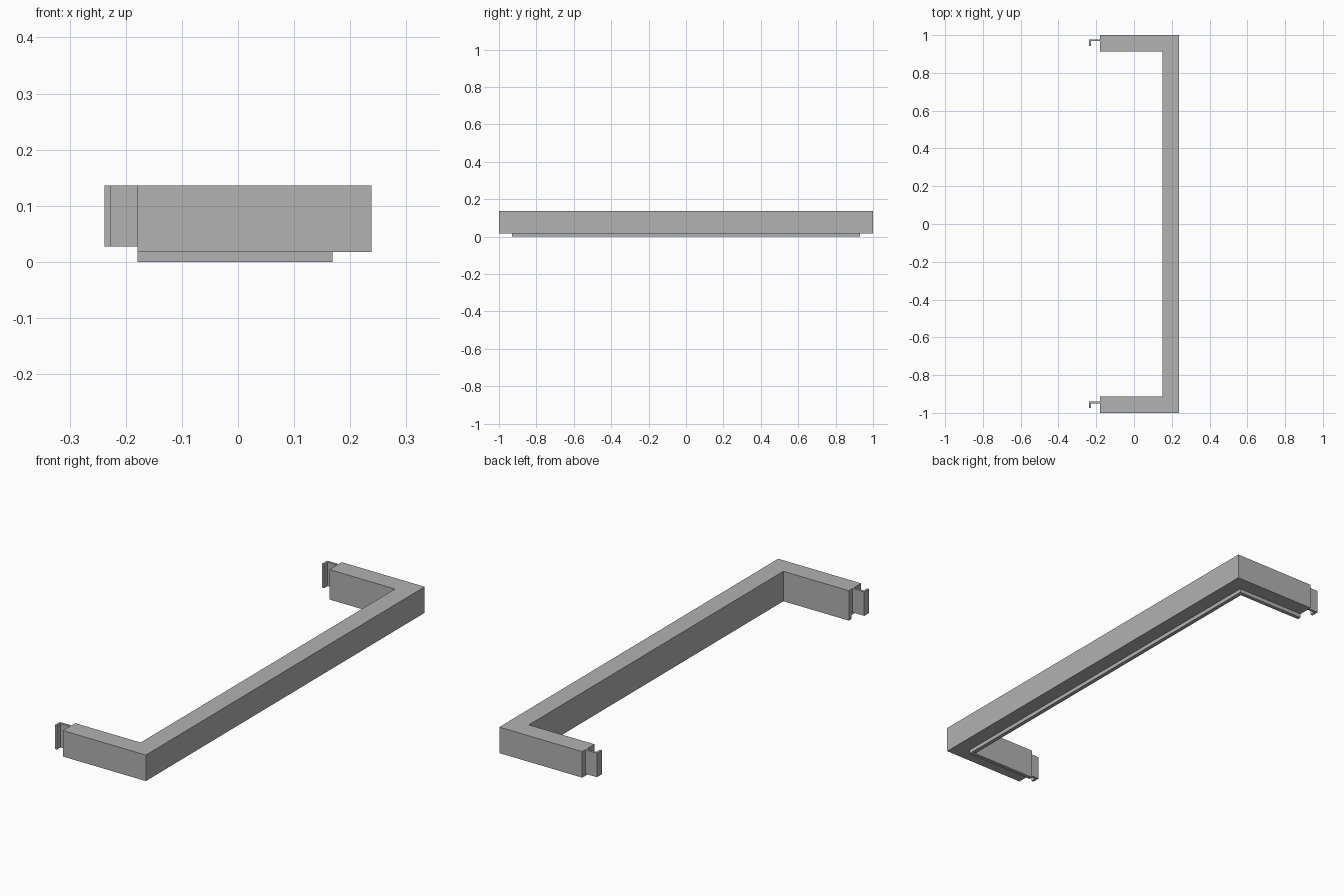
import bpy
import bmesh

cube = bpy.data.objects.get("Cube")
if cube:
    bpy.data.objects.remove(cube, do_unlink=True)

grey = bpy.data.materials.new("plain grey")
grey.use_nodes = True
colour = (0.445, 0.445, 0.445, 1)
grey.diffuse_color = colour
grey.node_tree.nodes["Principled BSDF"].inputs["Base Color"].default_value = colour


def prism(name, outline, bottom, top):
    """Extrude a flat xy outline from bottom to top."""
    bm = bmesh.new()
    face = bm.faces.new([bm.verts.new((x, y, bottom)) for x, y in outline])
    result = bmesh.ops.extrude_face_region(bm, geom=[face])
    moved = [v for v in result["geom"] if isinstance(v, bmesh.types.BMVert)]
    bmesh.ops.translate(bm, verts=moved, vec=(0, 0, top - bottom))
    bmesh.ops.recalc_face_normals(bm, faces=bm.faces)
    mesh = bpy.data.meshes.new(name)
    bm.to_mesh(mesh)
    bm.free()
    mesh.materials.append(grey)
    obj = bpy.data.objects.new(name, mesh)
    bpy.context.collection.objects.link(obj)
    return obj


def u_outline(end, inner_x, inner_y, width):
    """U shape open towards -x, mirrored across the x axis."""
    outer_x, outer_y = inner_x + width, inner_y + width
    half = [(outer_x, outer_y), (end, outer_y), (end, inner_y), (inner_x, inner_y)]
    return half + [(x, -y) for x, y in reversed(half)]


END, INNER_X, INNER_Y = -0.179, 0.15, 0.9125
BASE, TOP = 0.018, 0.136

# Main rail with two arms, and the thin lip under its inner edge
prism("rail_frame", u_outline(END, INNER_X, INNER_Y, 0.0875), BASE, TOP)
prism("lower_lip", u_outline(END, INNER_X, INNER_Y, 0.018), 0, BASE)

# Hooked clip on each arm end; both hooks turn the same way
TIP, THICK, REACH = -0.2375, 0.01, 0.035
for name, y in (("back_clip", 0.978), ("front_clip", -0.939)):
    hook = [(END, y), (TIP, y), (TIP, y - REACH), (TIP + THICK, y - REACH),
            (TIP + THICK, y - THICK), (END, y - THICK)]
    prism(name, hook, 0.027, TOP)
